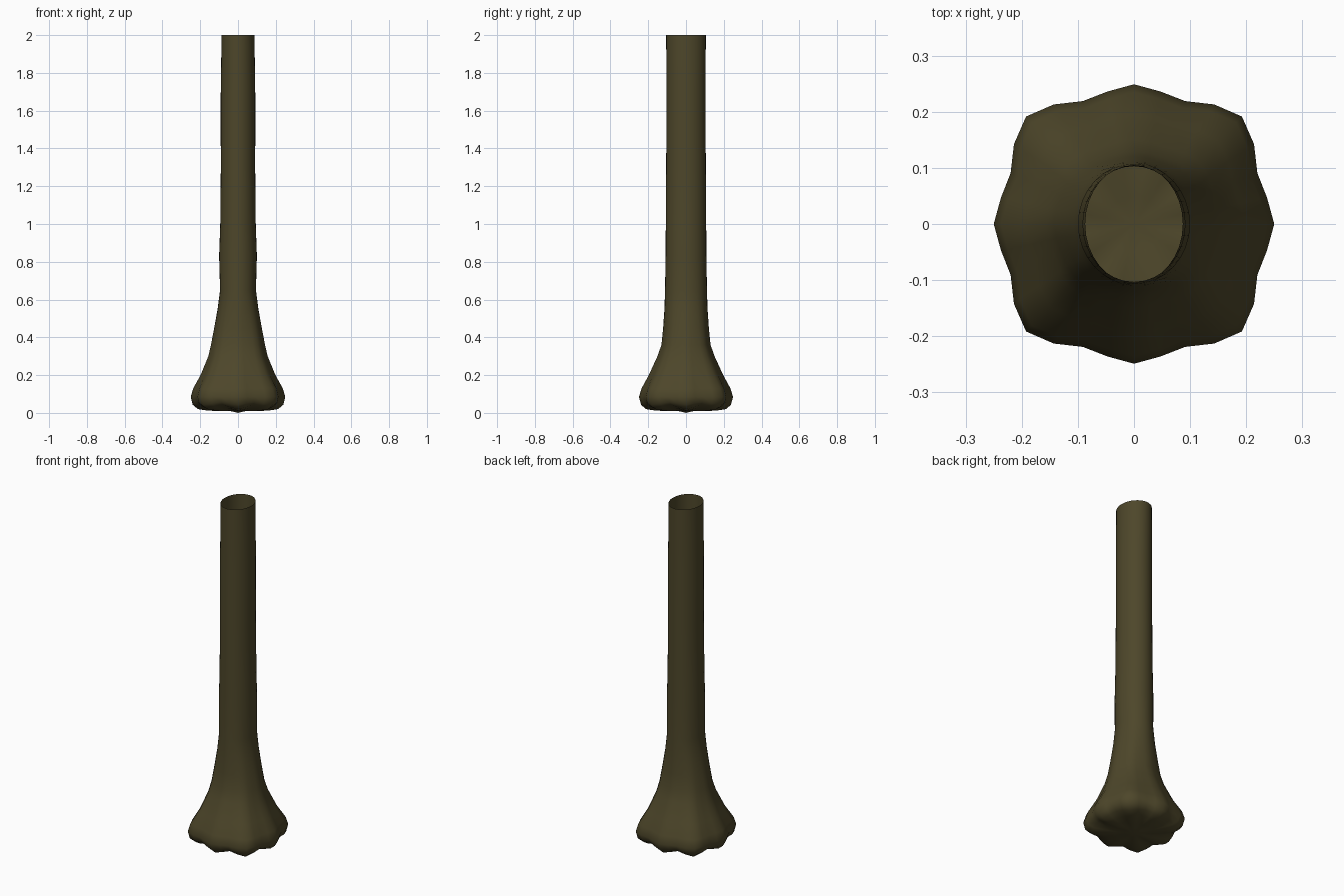
import bpy, bmesh, math

if "Cube" in bpy.data.objects:
    bpy.data.objects.remove(bpy.data.objects["Cube"])

SIDES = 32
# height, half width x, half width y, lobe strength, downward lobe sag
RINGS = [
    (2.00, .087, .105, 0, 0), (1.65, .092, .103, 0, 0), (1.30, .091, .105, 0, 0),
    (1.00, .094, .107, 0, 0), (.83, .100, .108, 0, 0), (.65, .095, .111, .05, 0),
    (.55, .108, .114, .15, 0), (.45, .126, .121, .3, 0), (.36, .143, .130, .4, 0),
    (.30, .157, .151, .5, 0), (.20, .198, .197, .7, 0), (.13, .237, .235, 1, 0),
    (.085, .250, .249, 1, 0), (.05, .240, .238, 1, .007), (.03, .212, .212, .9, .010),
    (.02, .165, .165, .6, .007), (.012, .10, .10, .2, .003), (.012, .05, .05, 0, 0),
]

bark = bpy.data.materials.new("dark olive bark")
bark.diffuse_color = (.075, .062, .023, 1)
bark.use_nodes = True
bark.node_tree.nodes["Principled BSDF"].inputs["Base Color"].default_value = bark.diffuse_color

# Trunk: open tube lofted down into an eight-lobed root flare
bm = bmesh.new()
loops = []
for z, rx, ry, lobe, sag in RINGS:
    loop = []
    for i in range(SIDES):
        t = 2 * math.pi * i / SIDES
        # root lobes every 45 degrees, the diagonal ones reaching further
        k = 1 + lobe * (.046 * (math.cos(8 * t) - 1) + .044 * (1 - math.cos(4 * t)))
        loop.append(bm.verts.new((rx * k * math.cos(t), ry * k * math.sin(t),
                                  z - sag * math.cos(8 * t))))
    loops.append(loop)
for a, b in zip(loops, loops[1:]):
    for i in range(SIDES):
        j = (i + 1) % SIDES
        bm.faces.new((a[i], b[i], b[j], a[j]))

# Closed underside, pointed slightly to the ground
tip = bm.verts.new((0, 0, 0))
for i in range(SIDES):
    bm.faces.new((loops[-1][i], tip, loops[-1][(i + 1) % SIDES]))
for f in bm.faces:
    f.smooth = True

mesh = bpy.data.meshes.new("trunk")
bm.to_mesh(mesh)
bm.free()
mesh.materials.append(bark)
trunk = bpy.data.objects.new("trunk", mesh)
bpy.context.collection.objects.link(trunk)
